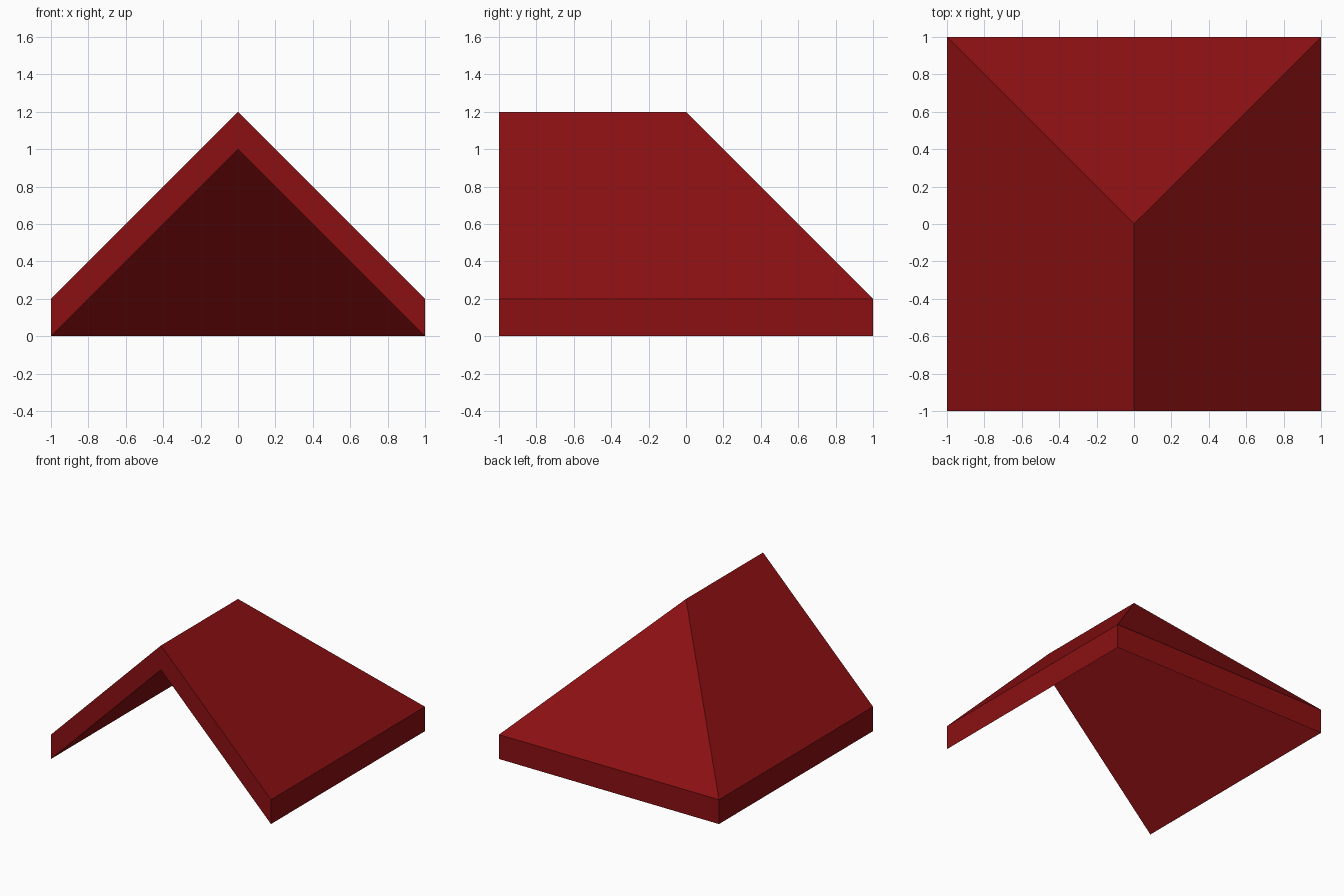
import bpy
import bmesh
from mathutils import Vector

cube = bpy.data.objects.get("Cube")
if cube:
    bpy.data.objects.remove(cube, do_unlink=True)

HALF, RISE, THICK = 1.0, 1.0, 0.2


def make_material(name, color):
    mat = bpy.data.materials.new(name)
    mat.use_nodes = True
    mat.diffuse_color = color
    mat.node_tree.nodes["Principled BSDF"].inputs["Base Color"].default_value = color
    return mat


red = make_material("dark red", (0.26, 0.005, 0.006, 1))

# Underside sheet: two slopes meeting at a ridge, hipped at the back, open at the front
bm = bmesh.new()
left_front = bm.verts.new((HALF, -HALF, 0))
left_back = bm.verts.new((HALF, HALF, 0))
right_front = bm.verts.new((-HALF, -HALF, 0))
right_back = bm.verts.new((-HALF, HALF, 0))
ridge_front = bm.verts.new((0, -HALF, RISE))
ridge_end = bm.verts.new((0, 0, RISE))
bm.faces.new((left_front, left_back, ridge_end, ridge_front))
bm.faces.new((right_back, right_front, ridge_front, ridge_end))
bm.faces.new((left_back, right_back, ridge_end))

# Raise a copy straight up to give the roof its thickness and vertical rim
raised = bmesh.ops.extrude_face_region(bm, geom=bm.faces[:])["geom"]
bmesh.ops.translate(bm, vec=Vector((0, 0, THICK)),
                    verts=[v for v in raised if isinstance(v, bmesh.types.BMVert)])
bmesh.ops.recalc_face_normals(bm, faces=bm.faces[:])

mesh = bpy.data.meshes.new("hipped_roof")
bm.to_mesh(mesh)
bm.free()
mesh.materials.append(red)
roof = bpy.data.objects.new("hipped_roof", mesh)
bpy.context.collection.objects.link(roof)
